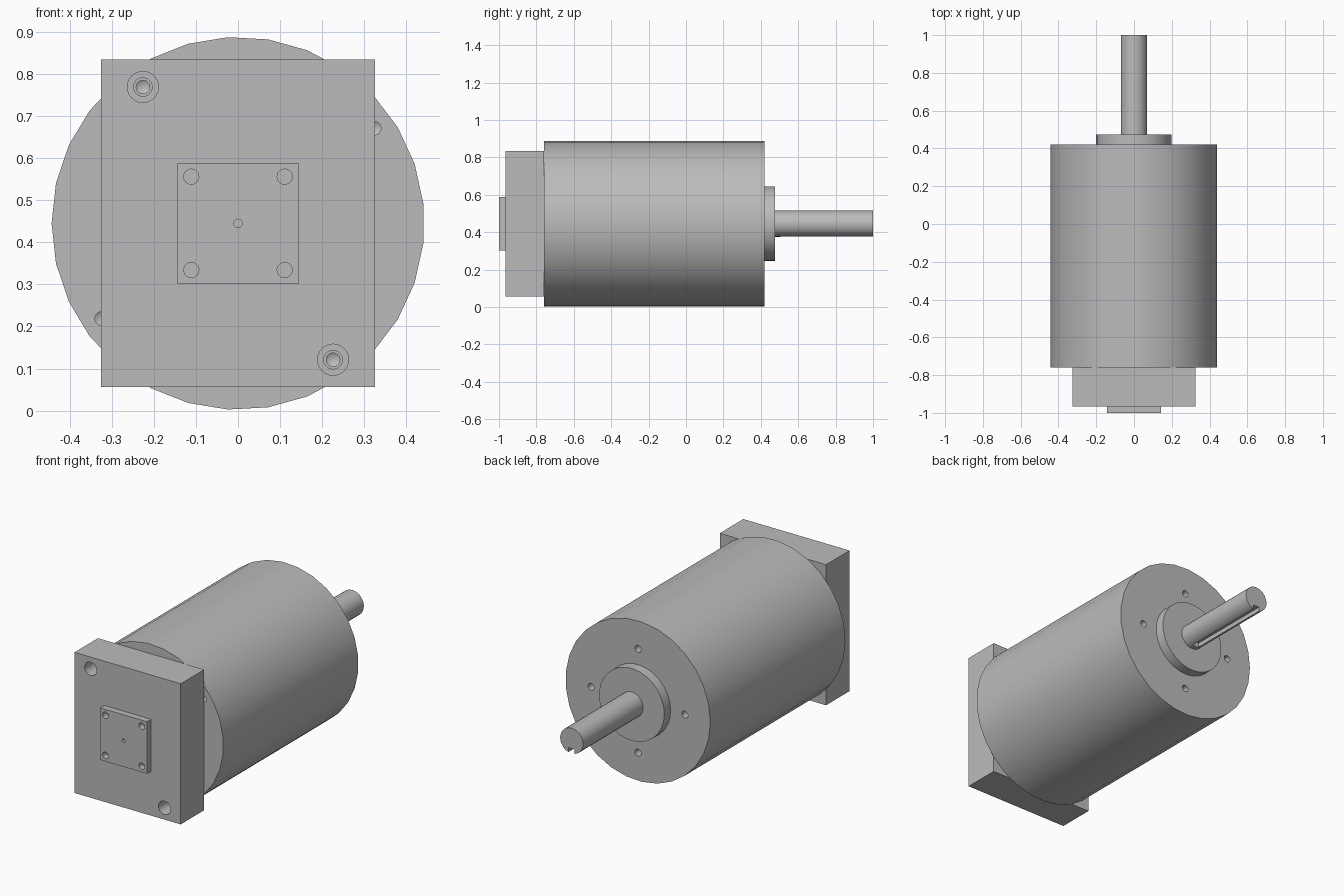
import bpy, bmesh, math
from mathutils import Vector

cube = bpy.data.objects.get("Cube")
if cube:
    bpy.data.objects.remove(cube, do_unlink=True)

AXIS_Z = 0.445
FRONT, PLATE, BODY, BOSS, SHOULDER, TIP = -1.0, -0.965, -0.76, 0.42, 0.475, 1.0

grey = bpy.data.materials.new("machined grey")
grey.use_nodes = True
colour = (0.5, 0.5, 0.5, 1)
grey.diffuse_color = colour
grey.node_tree.nodes["Principled BSDF"].inputs["Base Color"].default_value = colour


def add_turned(bm, profile, x=0, z=0, sides=24):
    """Closed solid turned about the y direction from (radius, y) points."""
    rings = []
    for r, y in profile:
        if r == 0:
            rings.append([bm.verts.new((x, y, z + AXIS_Z))])
            continue
        angles = [math.pi + i * math.tau / sides for i in range(sides)]
        rings.append([bm.verts.new((x + r * math.cos(a), y, z + AXIS_Z + r * math.sin(a)))
                      for a in angles])
    for a, b in zip(rings, rings[1:]):
        for i in range(sides):
            j = (i + 1) % sides
            if len(b) == 1:
                bm.faces.new((a[i], a[j], b[0]))
            else:
                bm.faces.new((a[i], a[j], b[j], b[i]))
    for ring in (rings[0], rings[-1]):
        if len(ring) > 1:
            bm.faces.new(ring)


def add_box(bm, low, high):
    low, high = Vector(low), Vector(high)
    verts = bmesh.ops.create_cube(bm, size=1)["verts"]
    for v in verts:
        v.co = (low + high) / 2 + v.co * (high - low) + Vector((0, 0, AXIS_Z))


def finish(name, bm):
    bmesh.ops.recalc_face_normals(bm, faces=bm.faces)
    mesh = bpy.data.meshes.new(name)
    bm.to_mesh(mesh)
    bm.free()
    obj = bpy.data.objects.new(name, mesh)
    bpy.context.collection.objects.link(obj)
    mesh.materials.append(grey)
    return obj


def cut(obj, bm):
    """Subtract the cutter solids and bake the result."""
    cutter = finish("cutter", bm)
    cutter.hide_render = True
    mod = obj.modifiers.new("holes", "BOOLEAN")
    mod.operation, mod.solver, mod.object = "DIFFERENCE", "EXACT", cutter
    bpy.context.view_layer.objects.active = obj
    bpy.ops.object.modifier_apply(modifier=mod.name)
    bpy.data.objects.remove(cutter, do_unlink=True)


def smooth(obj):
    bpy.ops.object.select_all(action="DESELECT")
    obj.select_set(True)
    bpy.context.view_layer.objects.active = obj
    bpy.ops.object.shade_smooth_by_angle(angle=math.radians(30))


# Motor body with the raised pilot boss
bm = bmesh.new()
add_turned(bm, [(0.443, BODY), (0.443, BOSS)], sides=29)
body = finish("motor_body", bm)
bm = bmesh.new()
for x, z in ((-0.226, 0.324), (0.324, 0.226), (0.226, -0.324), (-0.324, -0.226)):
    add_turned(bm, [(0.016, BODY - 0.02), (0.016, BODY + 0.1), (0, BODY + 0.11)], x, z)
for x, z in ((0.287, 0), (-0.287, 0), (0, 0.287), (0, -0.287)):
    add_turned(bm, [(0.019, BOSS + 0.02), (0.019, BOSS - 0.09), (0, BOSS - 0.1)], x, z)
cut(body, bm)

bm = bmesh.new()
add_turned(bm, [(0.2, BOSS), (0.2, SHOULDER)], sides=29)
boss = finish("pilot_boss", bm)

# Output shaft with a keyway along its underside
bm = bmesh.new()
add_turned(bm, [(0.07, SHOULDER), (0.07, TIP)], sides=28)
shaft = finish("output_shaft", bm)
bm = bmesh.new()
add_box(bm, (-0.019, SHOULDER + 0.03, -0.1), (0.019, TIP + 0.05, -0.043))
cut(shaft, bm)

# Mounting plate with counterbored screw holes in opposite corners
bm = bmesh.new()
add_box(bm, (-0.325, PLATE, -0.389), (0.325, BODY, 0.389))
plate = finish("mounting_plate", bm)
bm = bmesh.new()
for side in (-1, 1):
    add_turned(bm, [(0.037, PLATE - 0.02), (0.037, PLATE + 0.11), (0.022, PLATE + 0.11),
                    (0.022, BODY + 0.02)], 0.226 * side, -0.324 * side)
cut(plate, bm)

# Small square cover with corner holes and a centre hole
bm = bmesh.new()
add_box(bm, (-0.144, FRONT, -0.144), (0.144, PLATE, 0.144))
cover = finish("square_cover", bm)
bm = bmesh.new()
for x in (-0.111, 0.111):
    for z in (-0.111, 0.111):
        add_turned(bm, [(0.018, FRONT - 0.02), (0.018, PLATE + 0.02)], x, z)
add_turned(bm, [(0.01, FRONT - 0.02), (0.01, PLATE + 0.02)])
cut(cover, bm)

for obj in (body, boss, shaft, plate, cover):
    smooth(obj)
